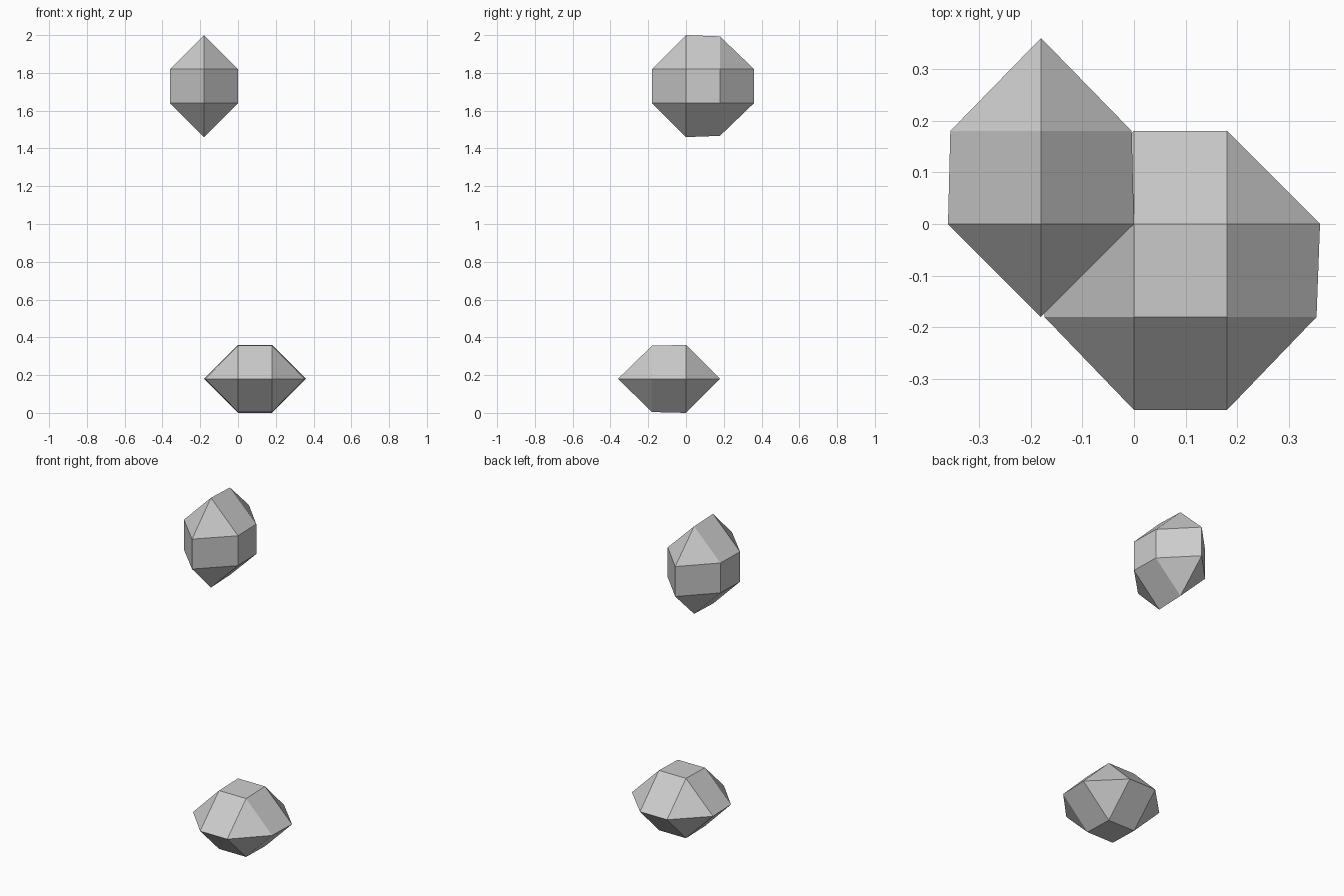
import bpy
import bmesh
import math
from mathutils import Vector

cube = bpy.data.objects.get("Cube")
if cube:
    bpy.data.objects.remove(cube, do_unlink=True)

UNIT = 0.18      # edge length of the small square faces
TAPER = 0.975    # slight narrowing towards the outer side

grey = bpy.data.materials.new("light_grey")
grey.use_nodes = True
colour = (0.6, 0.6, 0.6, 1)
grey.diffuse_color = colour
grey.node_tree.nodes["Principled BSDF"].inputs["Base Color"].default_value = colour


def make_gem(name, centre, axis, outer):
    """Faceted gem: octagonal girdle around the axis, with a square cap at each end."""
    a, b = [i for i in range(3) if i != axis]
    points = []
    for su in (-0.5, 0.5):
        for sv in (-0.5, 0.5):
            # scale one corner into cap and girdle points
            for u, v, w in ((su, sv, 1), (su, sv, -1), (su * 3, sv, 0), (su, sv * 3, 0)):
                p = Vector((0, 0, 0))
                p[a], p[b], p[axis] = u, v, w
                if p.y * outer == 0.5:
                    for i in (0, 2):
                        if abs(p[i]) > 0.6:
                            p[i] *= TAPER
                points.append(p * UNIT)

    bm = bmesh.new()
    for p in points:
        bm.verts.new(p)
    bmesh.ops.convex_hull(bm, input=bm.verts[:])
    # merge hull triangles into flat facets
    bmesh.ops.dissolve_limit(bm, angle_limit=math.radians(6),
                             verts=bm.verts[:], edges=bm.edges[:])
    bmesh.ops.recalc_face_normals(bm, faces=bm.faces[:])
    mesh = bpy.data.meshes.new(name)
    bm.to_mesh(mesh)
    bm.free()
    mesh.materials.append(grey)
    obj = bpy.data.objects.new(name, mesh)
    obj.location = centre
    bpy.context.collection.objects.link(obj)
    return obj


# lower gem lies flat, upper gem stands on its edge
make_gem("lower_gem", (0.09, -0.09, 0.18), axis=2, outer=-1)
make_gem("upper_gem", (-0.18, 0.09, 1.73), axis=0, outer=1)
